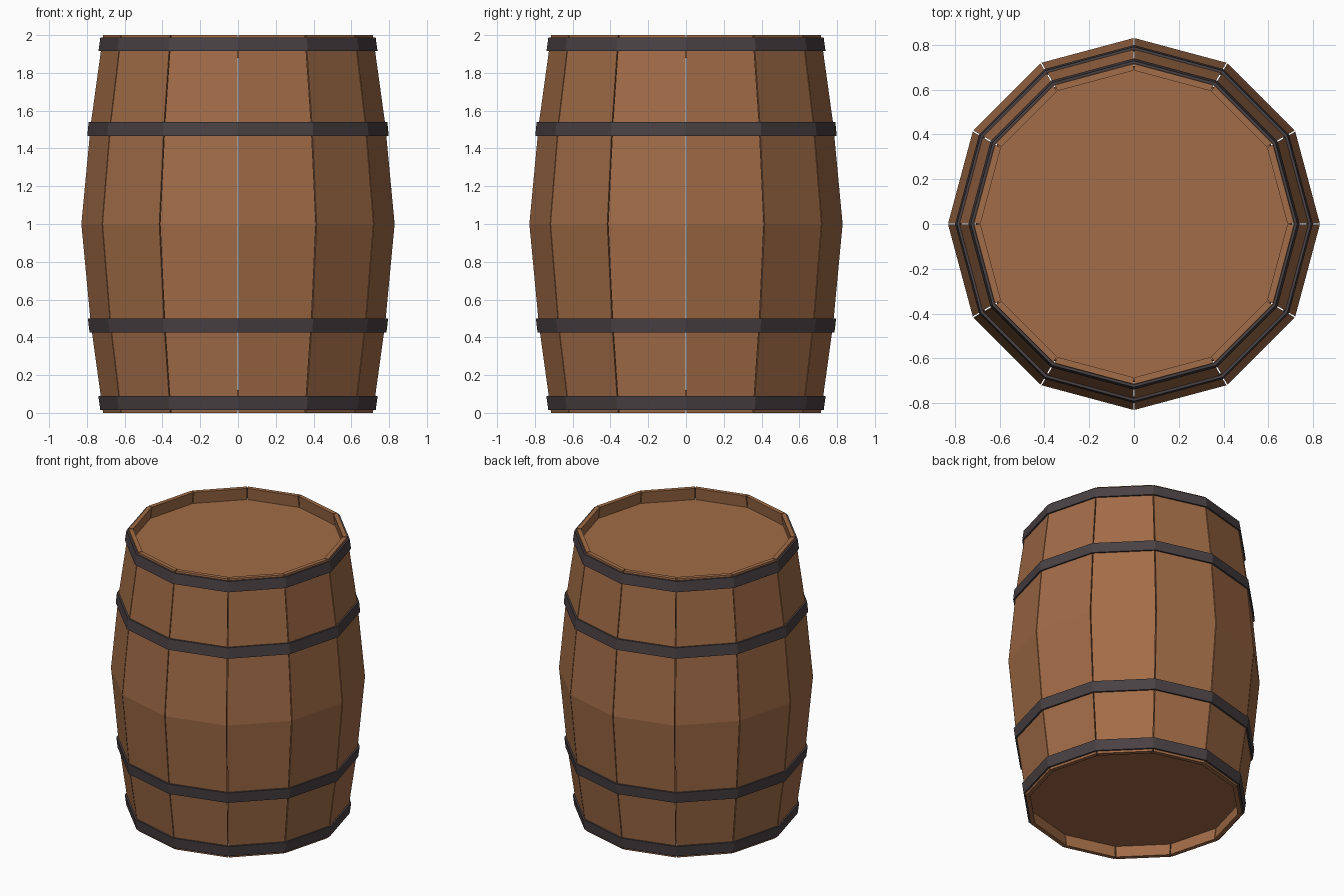
import bpy, bmesh, math

if "Cube" in bpy.data.objects:
    bpy.data.objects.remove(bpy.data.objects["Cube"])

SIDES = 12
PROFILE = [(0.0, 0.715), (0.47, 0.78), (1.0, 0.83), (1.53, 0.78), (2.0, 0.715)]  # (z, radius)
WALL = 0.03
GAP = 0.003  # half of the slit between neighbouring staves


def material(name, rgb):
    m = bpy.data.materials.new(name)
    m.diffuse_color = (*rgb, 1)
    m.use_nodes = True
    m.node_tree.nodes["Principled BSDF"].inputs["Base Color"].default_value = m.diffuse_color
    return m


wood = material("brown wood", (0.36, 0.150, 0.063))
iron = material("dark iron", (0.068, 0.053, 0.057))


def radius(z):
    for (z0, r0), (z1, r1) in zip(PROFILE, PROFILE[1:]):
        if z <= z1:
            return r0 + (r1 - r0) * (z - z0) / (z1 - z0)
    return PROFILE[-1][1]


def finish(bm, name, mat):
    bmesh.ops.recalc_face_normals(bm, faces=bm.faces)
    mesh = bpy.data.meshes.new(name)
    bm.to_mesh(mesh)
    bm.free()
    mesh.materials.append(mat)
    ob = bpy.data.objects.new(name, mesh)
    bpy.context.collection.objects.link(ob)
    return ob


def point(r, k, z, shift=0.0):
    # corner k of the polygon, slid sideways along the flat by shift
    a = 2 * math.pi * k / SIDES
    m = a + math.copysign(math.pi / SIDES, shift) if shift else a
    t = (-math.sin(m), math.cos(m))
    return (r * math.cos(a) + t[0] * shift, r * math.sin(a) + t[1] * shift, z)


# staves: one bent plank per side
bm = bmesh.new()
for k in range(SIDES):
    rings = []
    for z, r in PROFILE:
        rings.append([bm.verts.new(p) for p in (
            point(r, k, z, GAP), point(r, k + 1, z, -GAP),
            point(r - WALL, k + 1, z, -GAP), point(r - WALL, k, z, GAP))])
    for a, b in zip(rings, rings[1:]):
        for i in range(4):
            j = (i + 1) % 4
            bm.faces.new((a[i], a[j], b[j], b[i]))
    bm.faces.new(rings[0])
    bm.faces.new(rings[-1])
finish(bm, "staves", wood)


# iron hoops that follow the slope of the staves
def hoop(name, z0, z1, thick=0.012):
    bm = bmesh.new()
    section = [(radius(z0) + thick, z0), (radius(z1) + thick, z1),
               (radius(z1) - 0.004, z1), (radius(z0) - 0.004, z0)]
    rings = [[bm.verts.new(point(r, k, z)) for r, z in section] for k in range(SIDES)]
    for k in range(SIDES):
        a, b = rings[k], rings[(k + 1) % SIDES]
        for i in range(4):
            j = (i + 1) % 4
            bm.faces.new((a[i], a[j], b[j], b[i]))
    finish(bm, name, iron)


hoop("bottom_hoop", 0.015, 0.09)
hoop("lower_hoop", 0.425, 0.50)
hoop("upper_hoop", 1.465, 1.54)
hoop("top_hoop", 1.915, 1.988)


# recessed lids at both ends
def lid(name, z0, z1):
    bm = bmesh.new()
    rings = [[bm.verts.new(point(radius(z) - WALL + 0.004, k, z)) for k in range(SIDES)]
             for z in (z0, z1)]
    for k in range(SIDES):
        j = (k + 1) % SIDES
        bm.faces.new((rings[0][k], rings[0][j], rings[1][j], rings[1][k]))
    bm.faces.new(rings[0])
    bm.faces.new(rings[1])
    finish(bm, name, wood)


lid("top_head", 1.88, 1.915)
lid("bottom_head", 0.085, 0.12)
